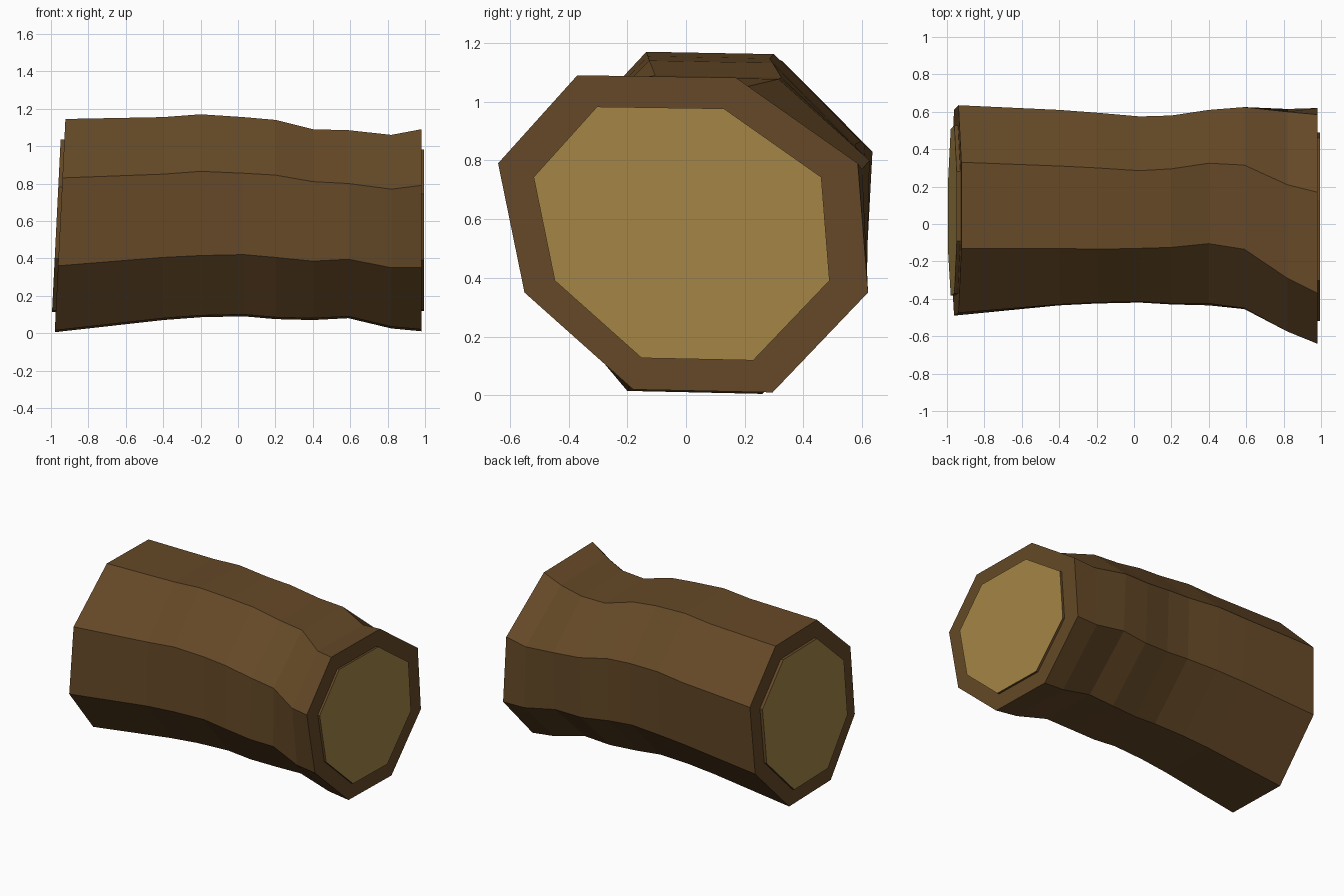
import bpy, bmesh
from mathutils import Vector

if "Cube" in bpy.data.objects:
    bpy.data.objects.remove(bpy.data.objects["Cube"])


def material(name, rgb):
    m = bpy.data.materials.new(name)
    m.diffuse_color = (*rgb, 1)
    m.use_nodes = True
    m.node_tree.nodes["Principled BSDF"].inputs["Base Color"].default_value = m.diffuse_color
    return m


bark = material("bark brown", (0.13, 0.066, 0.02))
wood = material("cut wood tan", (0.37, 0.235, 0.061))

# Cross-sections along the log: x, eight y values (clockwise from upper front),
# then heights of the top, upper side, lower side and bottom ridges
SECTIONS = [
    (-0.94, -.13, .33, .635, .61, .26, -.20, -.49, -.475, 1.145, .83, .36, .005),
    (-0.40, -.13, .31, .61, .585, .25, -.17, -.435, -.43, 1.155, .85, .405, .07),
    (-0.20, -.135, .30, .595, .575, .245, -.16, -.425, -.42, 1.17, .865, .415, .085),
    (0.03, -.13, .285, .575, .56, .24, -.15, -.42, -.415, 1.155, .855, .42, .09),
    (0.20, -.125, .295, .58, .565, .25, -.15, -.43, -.425, 1.14, .845, .405, .075),
    (0.40, -.105, .325, .61, .59, .27, -.14, -.435, -.425, 1.09, .81, .385, .07),
    (0.59, -.135, .315, .625, .605, .27, -.15, -.455, -.45, 1.085, .80, .395, .08),
    (0.82, -.29, .21, .60, .615, .285, -.17, -.52, -.575, 1.06, .77, .35, .025),
    (0.98, -.37, .17, .585, .62, .295, -.18, -.55, -.64, 1.09, .79, .35, .01),
]


def ring(section, tilted=False):
    x, ys, (top, up, low, bot) = section[0], section[1:9], section[9:]
    zs = (top, top - .008, up, low, bot, bot + .01, low, up)
    return [Vector((-0.98 + 0.05 * z if tilted else x, y, z)) for y, z in zip(ys, zs)]


def loft(name, rings, mats):
    """Skin a list of eight-sided rings and close both ends."""
    bm = bmesh.new()
    loops = [[bm.verts.new(p) for p in r] for r in rings]
    for a, b in zip(loops, loops[1:]):
        for i in range(8):
            j = (i + 1) % 8
            bm.faces.new((a[i], a[j], b[j], b[i]))
    bm.faces.new(loops[0])
    bm.faces.new(loops[-1])
    bmesh.ops.recalc_face_normals(bm, faces=bm.faces)
    # With two materials, faces pointing along the log take the second
    if len(mats) > 1:
        for f in bm.faces:
            f.material_index = int(abs(f.normal.x) > 0.8)
    mesh = bpy.data.meshes.new(name)
    bm.to_mesh(mesh)
    bm.free()
    for m in mats:
        mesh.materials.append(m)
    obj = bpy.data.objects.new(name, mesh)
    bpy.context.collection.objects.link(obj)
    return obj


# Bark-covered body
rings = [ring(s, i == 0) for i, s in enumerate(SECTIONS)]
loft("log_bark", rings, [bark])


# Raised cut-wood plates on both ends
def cut_end(name, outer, centre_y, centre_z, scale, shift):
    inner = []
    for p in outer:
        z = centre_z + (p.z - centre_z) * scale
        x = -0.98 + 0.05 * z if shift < 0 else p.x
        inner.append(Vector((x, centre_y + (p.y - centre_y) * scale, z)))
    raised = [p + Vector((shift, 0, 0)) for p in inner]
    loft(name, [inner, raised], [bark, wood])


cut_end("left_cut_end", rings[0], 0.07, 0.57, 0.81, -0.02)
cut_end("right_cut_end", rings[-1], -0.035, 0.555, 0.80, 0.015)
